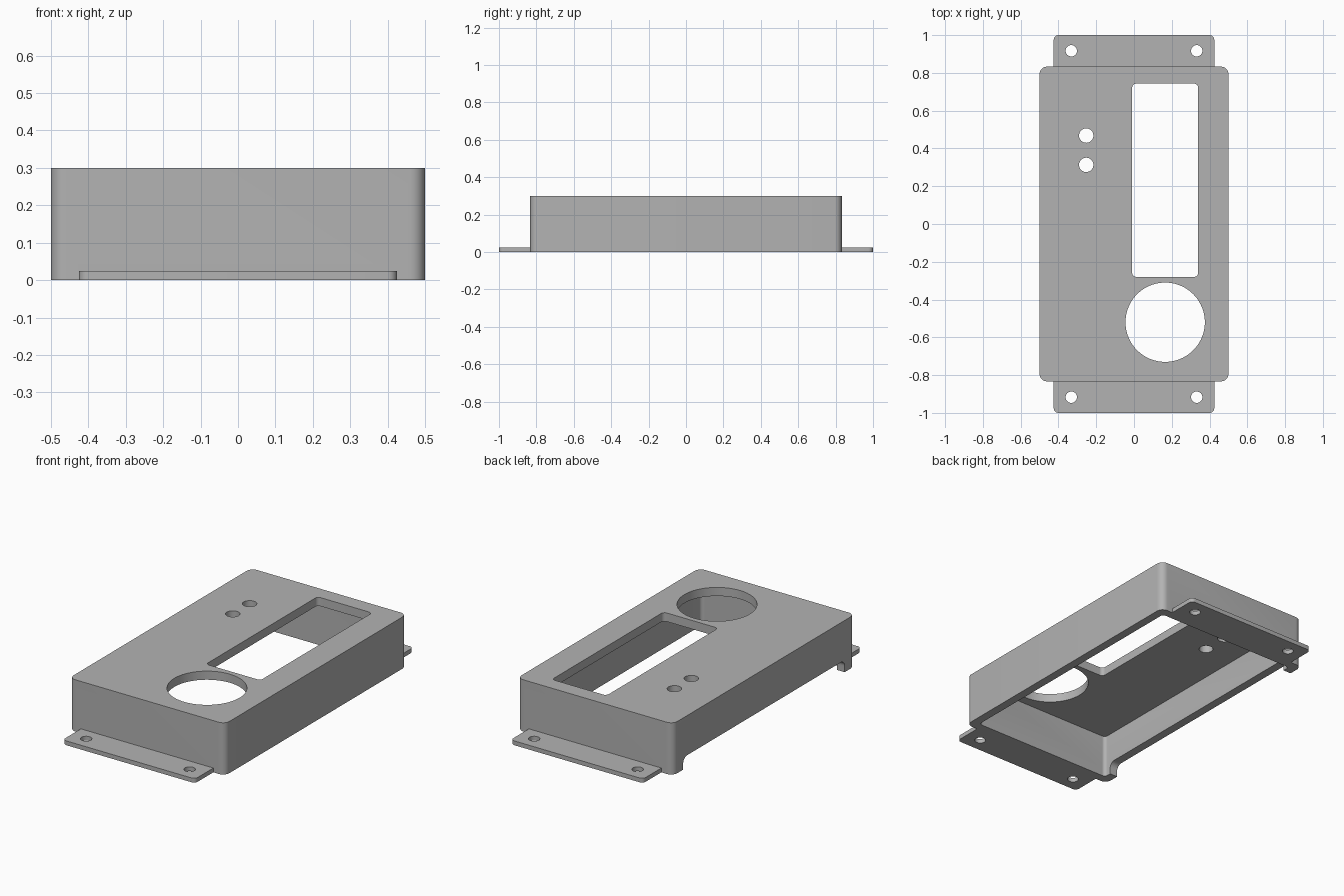
import bpy, bmesh
from math import cos, sin, pi, radians

cube = bpy.data.objects.get("Cube")
if cube:
    bpy.data.objects.remove(cube, do_unlink=True)

grey = bpy.data.materials.new("plain grey")
grey.use_nodes = True
colour = (0.45, 0.45, 0.45, 1)
grey.diffuse_color = colour
grey.node_tree.nodes["Principled BSDF"].inputs["Base Color"].default_value = colour


def rounded(u0, u1, v0, v1, r, steps=8):
    """Outline of a rectangle with rounded corners."""
    centres = [(u1 - r, v1 - r), (u0 + r, v1 - r), (u0 + r, v0 + r), (u1 - r, v0 + r)]
    return [(u + r * cos((k + i / steps) * pi / 2), v + r * sin((k + i / steps) * pi / 2))
            for k, (u, v) in enumerate(centres) for i in range(steps + 1)]


def circle(u, v, r, steps=48):
    return [(u + r * cos(2 * pi * i / steps), v + r * sin(2 * pi * i / steps))
            for i in range(steps)]


def prism(name, outline, low, high, axis="z"):
    """Extrude an outline along z, or a (y, z) outline along x."""
    bm = bmesh.new()
    place = (lambda u, v: (u, v, low)) if axis == "z" else (lambda u, v: (low, u, v))
    face = bm.faces.new([bm.verts.new(place(u, v)) for u, v in outline])
    new = bmesh.ops.extrude_face_region(bm, geom=[face])["geom"]
    step = (0, 0, high - low) if axis == "z" else (high - low, 0, 0)
    bmesh.ops.translate(bm, verts=[g for g in new if isinstance(g, bmesh.types.BMVert)], vec=step)
    bmesh.ops.recalc_face_normals(bm, faces=bm.faces)
    mesh = bpy.data.meshes.new(name)
    bm.to_mesh(mesh)
    bm.free()
    mesh.materials.append(grey)
    obj = bpy.data.objects.new(name, mesh)
    bpy.context.collection.objects.link(obj)
    return obj


def combine(target, tool, operation="DIFFERENCE"):
    """Apply a boolean and discard the tool."""
    tool.hide_render = True
    mod = target.modifiers.new(tool.name, "BOOLEAN")
    mod.operation, mod.solver, mod.object = operation, "EXACT", tool
    bpy.context.view_layer.objects.active = target
    bpy.ops.object.modifier_apply(modifier=mod.name)
    bpy.data.objects.remove(tool, do_unlink=True)


W, L, H = 0.5, 0.833, 0.3
WALL, TAB = 0.05, 0.025

# Box shell, open underneath
case = prism("enclosure", rounded(-W, W, -L, L, 0.04), 0, H)
combine(case, prism("cavity", rounded(-W + WALL, W - WALL, -L + WALL, L - WALL, 0.02),
                    -0.1, H - WALL))

# Mounting tabs at both ends, each overlapping its end wall
for side in (-1, 1):
    y0, y1 = sorted((side * (L - 0.04), side))
    tab = prism("mounting_tab", rounded(-0.425, 0.425, y0, y1, 0.025), 0, TAB)
    combine(case, tab, "UNION")
    combine(case, prism("tab_trim", rounded(-0.43, 0.43, *sorted((side * 0.7, side * (L - WALL))),
                                            0.005), -0.1, TAB + 0.02))
    for x in (-0.332, 0.332):
        combine(case, prism("screw_hole", circle(x, side * 0.917, 0.03), -0.1, 0.1))

# Openings in the top plate
combine(case, prism("display_window", rounded(-0.01, 0.34, -0.28, 0.743, 0.022), 0.15, 0.4))
combine(case, prism("round_opening", circle(0.165, -0.52, 0.21, 96), 0.15, 0.4))
for y in (0.313, 0.468):
    combine(case, prism("small_hole", circle(-0.253, y, 0.038), 0.15, 0.4))

# Long rounded notch under the right wall
combine(case, prism("side_notch", rounded(-0.74, 0.74, -0.1, 0.07, 0.035), -0.6, -0.4, "x"))

bpy.ops.object.select_all(action="DESELECT")
case.select_set(True)
bpy.context.view_layer.objects.active = case
bpy.ops.object.shade_smooth_by_angle(angle=radians(30))
